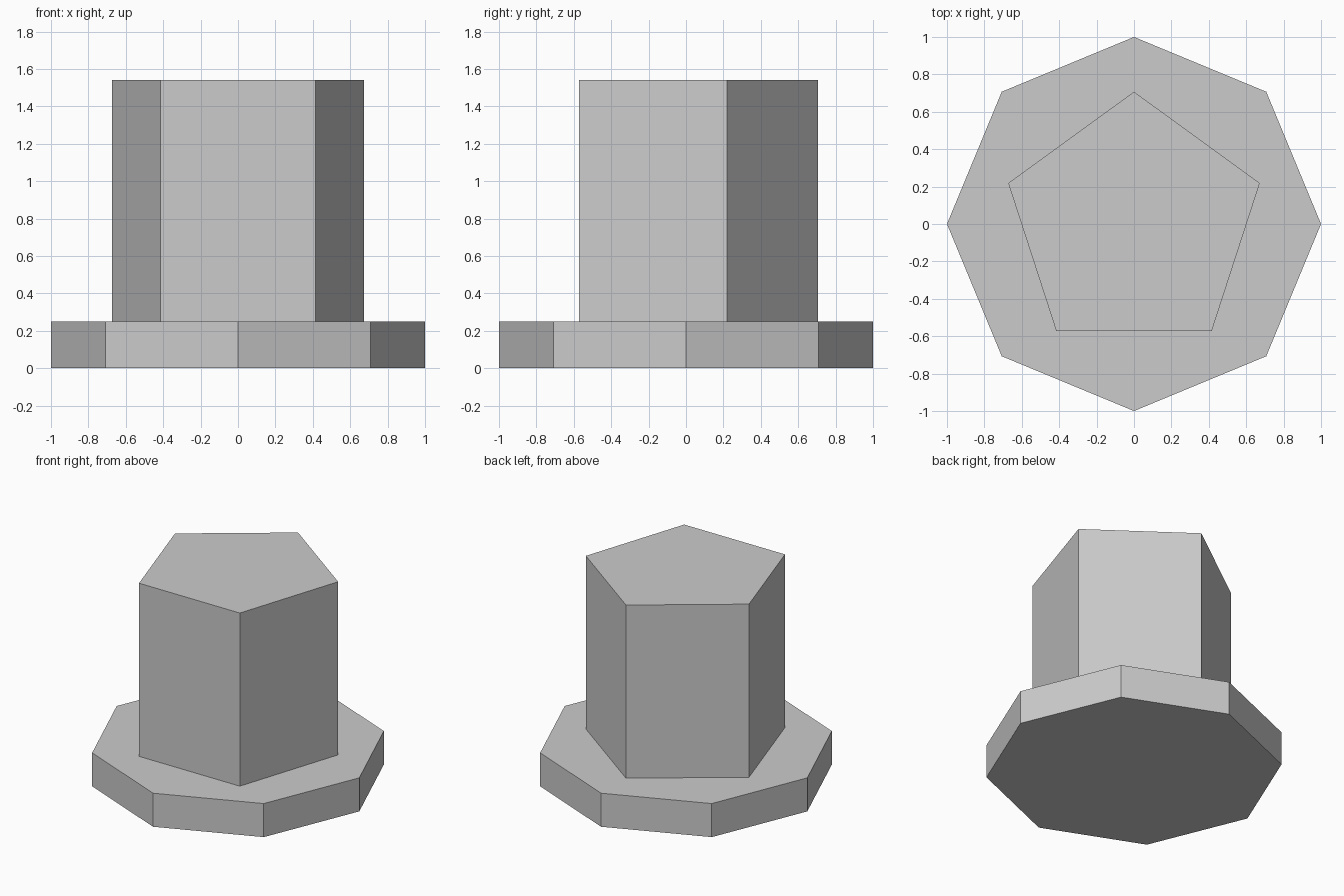
import bpy

cube = bpy.data.objects.get("Cube")
if cube:
    bpy.data.objects.remove(cube, do_unlink=True)

# One plain grey for the whole model
grey = bpy.data.materials.new("light_grey")
grey.use_nodes = True
colour = (0.6, 0.6, 0.6, 1.0)
grey.diffuse_color = colour
grey.node_tree.nodes["Principled BSDF"].inputs["Base Color"].default_value = colour


def prism(name, sides, radius, bottom, top):
    """Upright flat-shaded prism with one corner pointing to the back."""
    bpy.ops.mesh.primitive_cylinder_add(
        vertices=sides, radius=radius, depth=top - bottom,
        location=(0, 0, (bottom + top) / 2))
    obj = bpy.context.object
    obj.name = name
    obj.data.materials.append(grey)
    bpy.ops.object.shade_flat()
    return obj


# Octagonal base plate with a pentagonal column standing on it
prism("base_plate", 8, 1.0, 0.0, 0.25)
prism("column", 5, 0.707, 0.25, 1.54)
